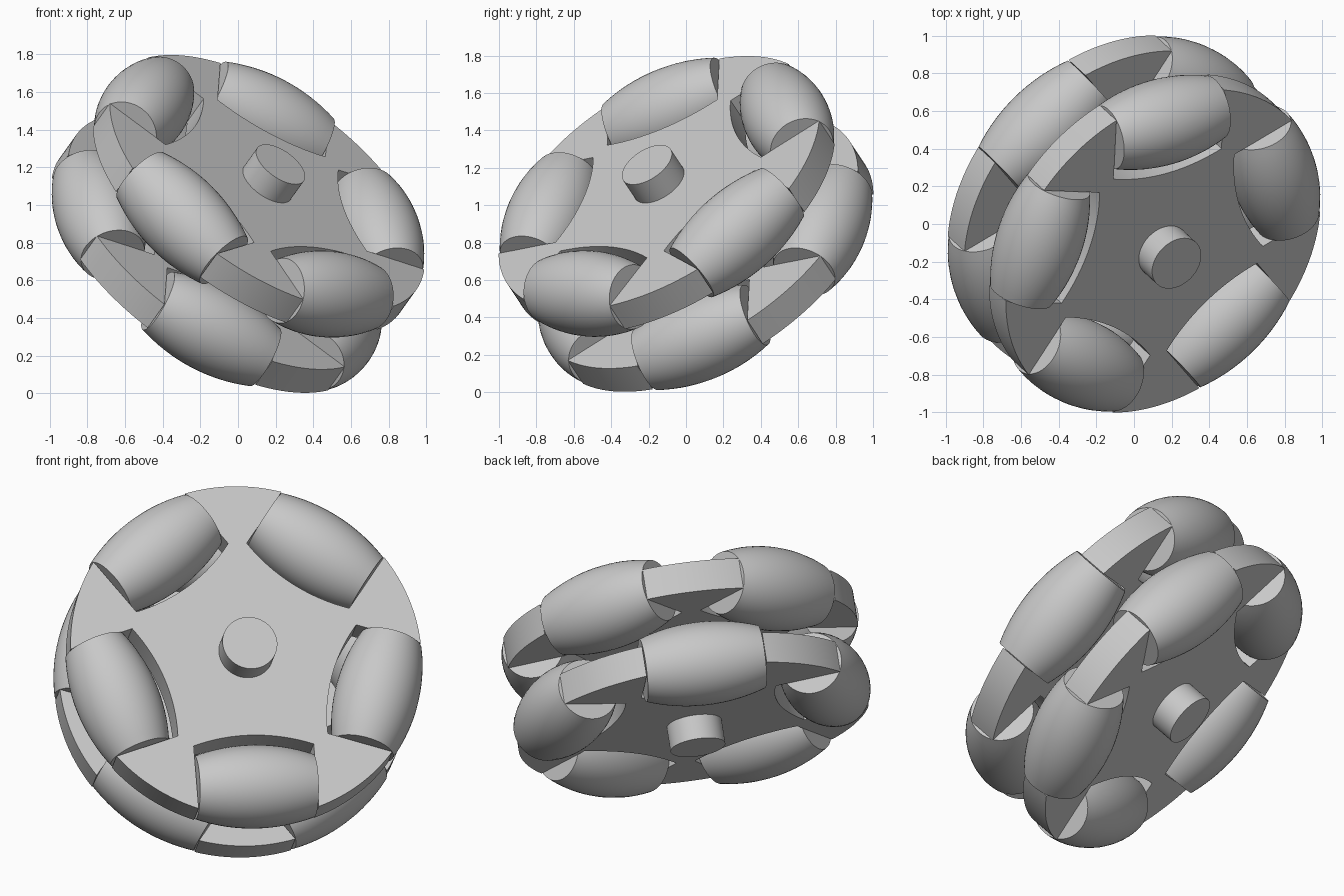
import bpy, bmesh
from math import sin, cos, pi, asin, sqrt, radians
from mathutils import Matrix, Vector

cube = bpy.data.objects.get("Cube")
if cube:
    bpy.data.objects.remove(cube)

PLATE_R = 0.974          # outer radius of the plates
ROLLER_R = 0.23          # roller radius at its crown
ROLLER_HALF = 0.33       # half length of a roller
ROLLER_RING = 0.759      # distance of roller axes from the axle
PLATE_IN, PLATE_OUT = 0.13, 0.304
COUNT = 5

# Single material
grey = bpy.data.materials.new("plain_grey")
grey.use_nodes = True
grey.diffuse_color = (0.58, 0.58, 0.58, 1)
grey.node_tree.nodes["Principled BSDF"].inputs["Base Color"].default_value = (0.58, 0.58, 0.58, 1)

# Wheel frame: local z is the tilted axle, rolled slightly about itself
axis = Vector((0.513, -0.474, 0.717)).normalized()
right = Vector((0, 0, 1)).cross(axis).normalized()
frame = Matrix((right, axis.cross(right), axis)).transposed().to_4x4()
frame.translation = (0, 0, 0.9)
frame = frame @ Matrix.Rotation(radians(-4.5), 4, 'Z')


def barrel_radius(t):
    """Roller radius at distance t from its middle, following the wheel rim."""
    return sqrt((ROLLER_RING + ROLLER_R) ** 2 - t * t) - ROLLER_RING


def finish(name, bm, matrix):
    bmesh.ops.recalc_face_normals(bm, faces=bm.faces[:])
    mesh = bpy.data.meshes.new(name)
    bm.to_mesh(mesh)
    bm.free()
    mesh.materials.append(grey)
    obj = bpy.data.objects.new(name, mesh)
    bpy.context.collection.objects.link(obj)
    obj.matrix_world = matrix
    bpy.ops.object.select_all(action='DESELECT')
    obj.select_set(True)
    bpy.context.view_layer.objects.active = obj
    bpy.ops.object.shade_smooth_by_angle(angle=pi / 6)


def plate(name, matrix):
    """Disc with barrel-shaped notches for the rollers."""
    half = ROLLER_HALF + 0.004
    clearance = 0.04
    notch_angle = asin(half / PLATE_R)
    step = 2 * pi / COUNT
    outline = []
    for k in range(COUNT):
        mid = k * step - pi / 2
        radial = Vector((cos(mid), sin(mid), 0))
        tangent = Vector((-sin(mid), cos(mid), 0))
        # curved inner wall of the notch
        for i in range(17):
            t = half * (i / 8 - 1)
            outline.append(radial * (ROLLER_RING - barrel_radius(t) - clearance) + tangent * t)
        # rim up to the next notch
        for i in range(17):
            a = mid + notch_angle + (step - 2 * notch_angle) * i / 16
            outline.append(Vector((cos(a), sin(a), 0)) * PLATE_R)
    bm = bmesh.new()
    face = bm.faces.new([bm.verts.new(p + Vector((0, 0, PLATE_IN))) for p in outline])
    result = bmesh.ops.extrude_face_region(bm, geom=[face])
    raised = [v for v in result["geom"] if isinstance(v, bmesh.types.BMVert)]
    bmesh.ops.translate(bm, verts=raised, vec=(0, 0, PLATE_OUT - PLATE_IN))
    finish(name, bm, matrix)


def roller(name, matrix):
    """Barrel turned around its local x axis."""
    sides, rings = 48, 16
    bm = bmesh.new()
    loops = []
    for i in range(rings + 1):
        t = ROLLER_HALF * (2 * i / rings - 1)
        r = barrel_radius(t)
        loops.append([bm.verts.new((t, r * cos(2 * pi * j / sides), r * sin(2 * pi * j / sides)))
                      for j in range(sides)])
    for a, b in zip(loops, loops[1:]):
        for j in range(sides):
            n = (j + 1) % sides
            bm.faces.new((a[j], a[n], b[n], b[j]))
    bm.faces.new(loops[0])
    bm.faces.new(loops[-1])
    finish(name, bm, matrix)


# Two staggered rows: the back one is the front one turned over
for row, turn in (("front", Matrix.Identity(4)), ("back", Matrix.Rotation(pi, 4, 'X'))):
    side = frame @ turn
    plate(row + "_plate", side)
    for k in range(COUNT):
        place = (Matrix.Rotation(2 * pi * k / COUNT, 4, 'Z')
                 @ Matrix.Translation((0, -ROLLER_RING, (PLATE_IN + PLATE_OUT) / 2)))
        roller(f"{row}_roller_{k + 1}", side @ place)

# Axle through both plates
bm = bmesh.new()
bmesh.ops.create_cone(bm, cap_ends=True, segments=64, radius1=0.152, radius2=0.152, depth=0.884)
finish("axle", bm, frame)
